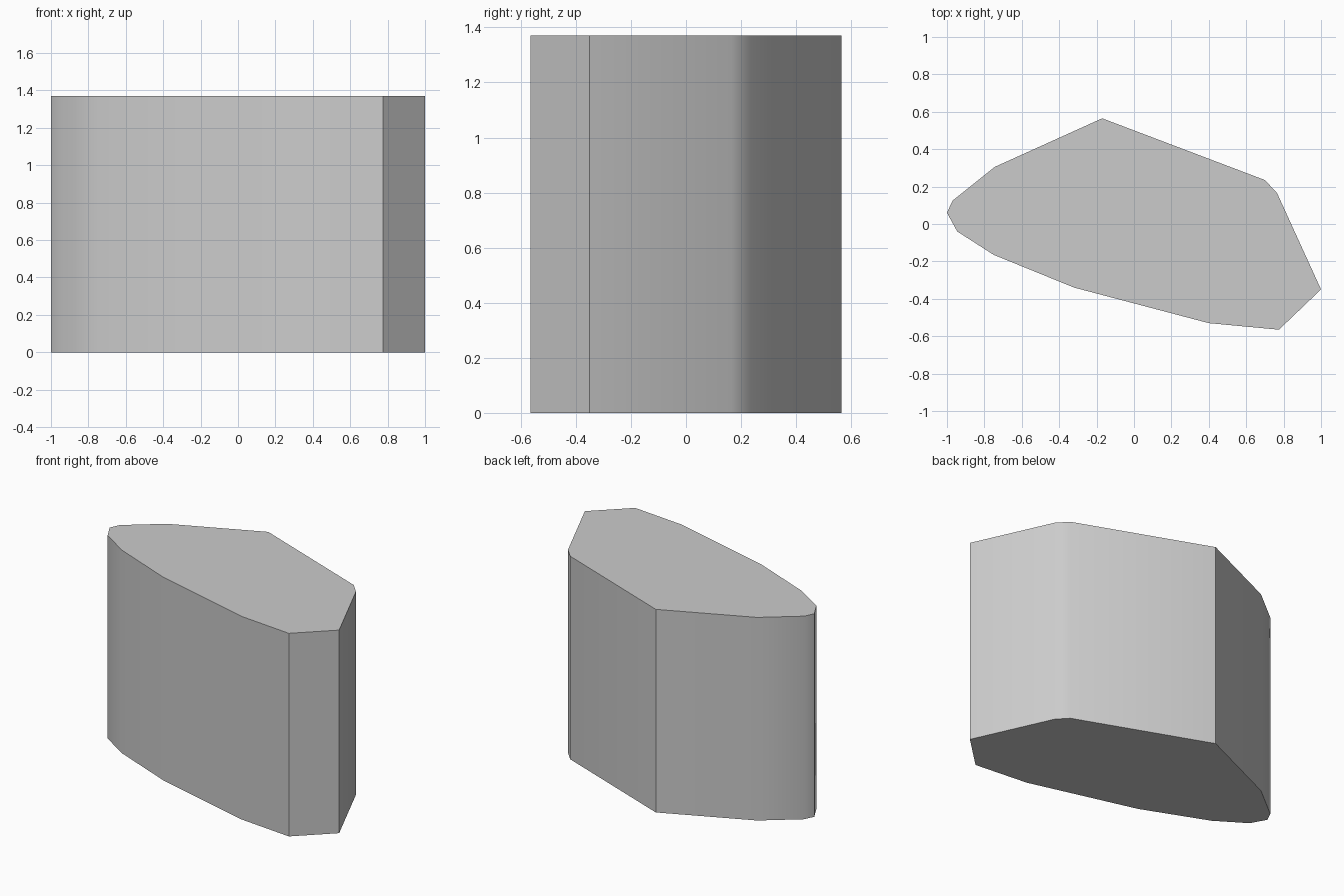
import bpy
import bmesh
from math import radians

cube = bpy.data.objects.get("Cube")
if cube:
    bpy.data.objects.remove(cube, do_unlink=True)

HEIGHT = 1.37

# Outline of the block, counter-clockwise from the rear corner
OUTLINE = [
    (-0.17, 0.565), (-0.745, 0.305), (-0.97, 0.125), (-1.0, 0.06),
    (-0.945, -0.04), (-0.75, -0.165), (-0.32, -0.34), (0.40, -0.53),
    (0.775, -0.565), (1.0, -0.35), (0.765, 0.165), (0.70, 0.235),
]

# Plain grey material
grey = bpy.data.materials.new("light_grey")
grey.use_nodes = True
colour = (0.6, 0.6, 0.6, 1.0)
grey.diffuse_color = colour
grey.node_tree.nodes["Principled BSDF"].inputs["Base Color"].default_value = colour

# Extrude the outline into a closed prism
bm = bmesh.new()
base = bm.faces.new([bm.verts.new((x, y, 0)) for x, y in OUTLINE])
extruded = bmesh.ops.extrude_face_region(bm, geom=[base], use_keep_orig=True)
top_verts = [v for v in extruded["geom"] if isinstance(v, bmesh.types.BMVert)]
bmesh.ops.translate(bm, verts=top_verts, vec=(0, 0, HEIGHT))
bmesh.ops.recalc_face_normals(bm, faces=bm.faces)
mesh = bpy.data.meshes.new("faceted_block")
bm.to_mesh(mesh)
bm.free()
mesh.materials.append(grey)

block = bpy.data.objects.new("faceted_block", mesh)
bpy.context.collection.objects.link(block)

# Soften shallow corners, keep strong corners crisp
bpy.ops.object.select_all(action='DESELECT')
block.select_set(True)
bpy.context.view_layer.objects.active = block
bpy.ops.object.shade_smooth_by_angle(angle=radians(32))
